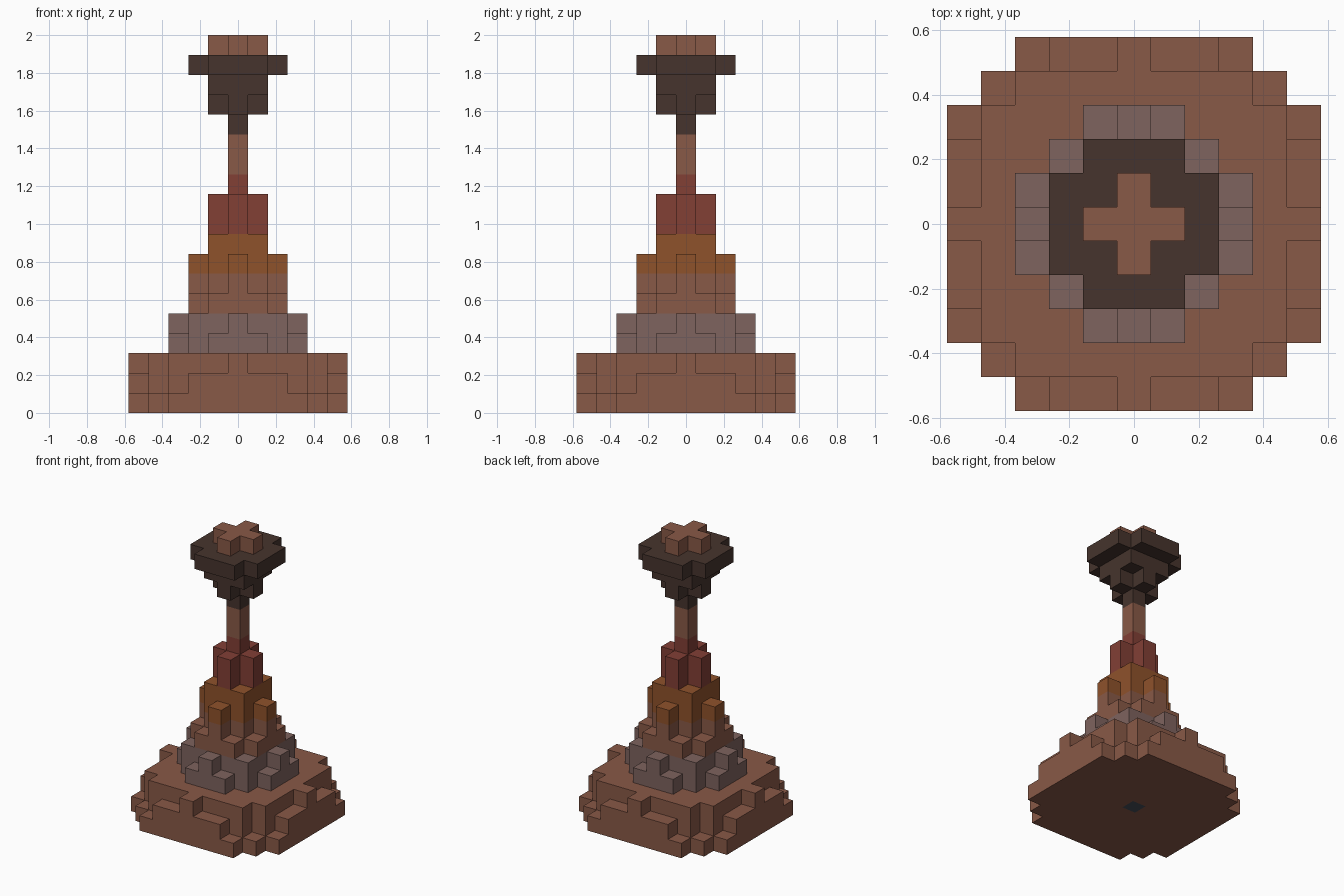
import bpy, bmesh
from mathutils import Vector

cube = bpy.data.objects.get("Cube")
if cube:
    bpy.data.objects.remove(cube)

CELL = 2 / 19


def material(name, rgb):
    m = bpy.data.materials.new(name)
    m.use_nodes = True
    m.diffuse_color = (*rgb, 1)
    m.node_tree.nodes["Principled BSDF"].inputs["Base Color"].default_value = (*rgb, 1)
    return m


brown = material("clay brown", (0.25, 0.10, 0.063))
grey = material("warm grey", (0.209, 0.125, 0.112))
orange = material("burnt orange", (0.275, 0.084, 0.024))
red = material("brick red", (0.223, 0.05, 0.036))
dark = material("dark wood", (0.061, 0.034, 0.026))
slate = material("slate blue", (0.06, 0.075, 0.10))

# Parts from bottom to top: name, colour, squared radius in cells of each layer
PARTS = [
    ("stepped_base", brown, [34, 29, 25]),
    ("stone_ring", grey, [10, 9]),
    ("lower_tower", brown, [5, 4]),
    ("middle_tower", orange, [4, 2]),
    ("upper_tower", red, [1, 1, 0]),
    ("pole", brown, [0, 0]),
    ("flared_head", dark, [0, 1, 2, 5]),
    ("top_cap", brown, [1]),
]
LAYERS = [r for part in PARTS for r in part[2]]


def solid(c):
    return 0 <= c.z < len(LAYERS) and c.x ** 2 + c.y ** 2 <= LAYERS[int(c.z)]


def add_side(bm, c, axis, sign):
    """One outward square on the given side of a cell."""
    n, u, v = Vector(), Vector(), Vector()
    n[axis], u[(axis + 1) % 3], v[(axis + 2) % 3] = sign / 2, sign / 2, 0.5
    mid = c + n + Vector((0, 0, 0.5))
    corners = [mid - u - v, mid + u - v, mid + u + v, mid - u + v]
    return bm.faces.new([bm.verts.new(p * CELL) for p in corners])


def build(name, mat, first, count):
    """Skin of the round block layers that belong to one part."""
    bm = bmesh.new()
    span = range(-5, 6)
    for c in (Vector((x, y, z)) for z in range(first, first + count) for x in span for y in span):
        if not solid(c):
            continue
        for axis in range(3):
            for sign in (-1, 1):
                step = Vector()
                step[axis] = sign
                if not solid(c + step):
                    face = add_side(bm, c, axis, sign)
                    # Centre stud underneath the base
                    if c.length == 0:
                        face.material_index = 1
    bmesh.ops.remove_doubles(bm, verts=bm.verts, dist=CELL / 100)
    mesh = bpy.data.meshes.new(name)
    bm.to_mesh(mesh)
    bm.free()
    mesh.materials.append(mat)
    if first == 0:
        mesh.materials.append(slate)
    bpy.context.collection.objects.link(bpy.data.objects.new(name, mesh))


level = 0
for name, mat, radii in PARTS:
    build(name, mat, level, len(radii))
    level += len(radii)
